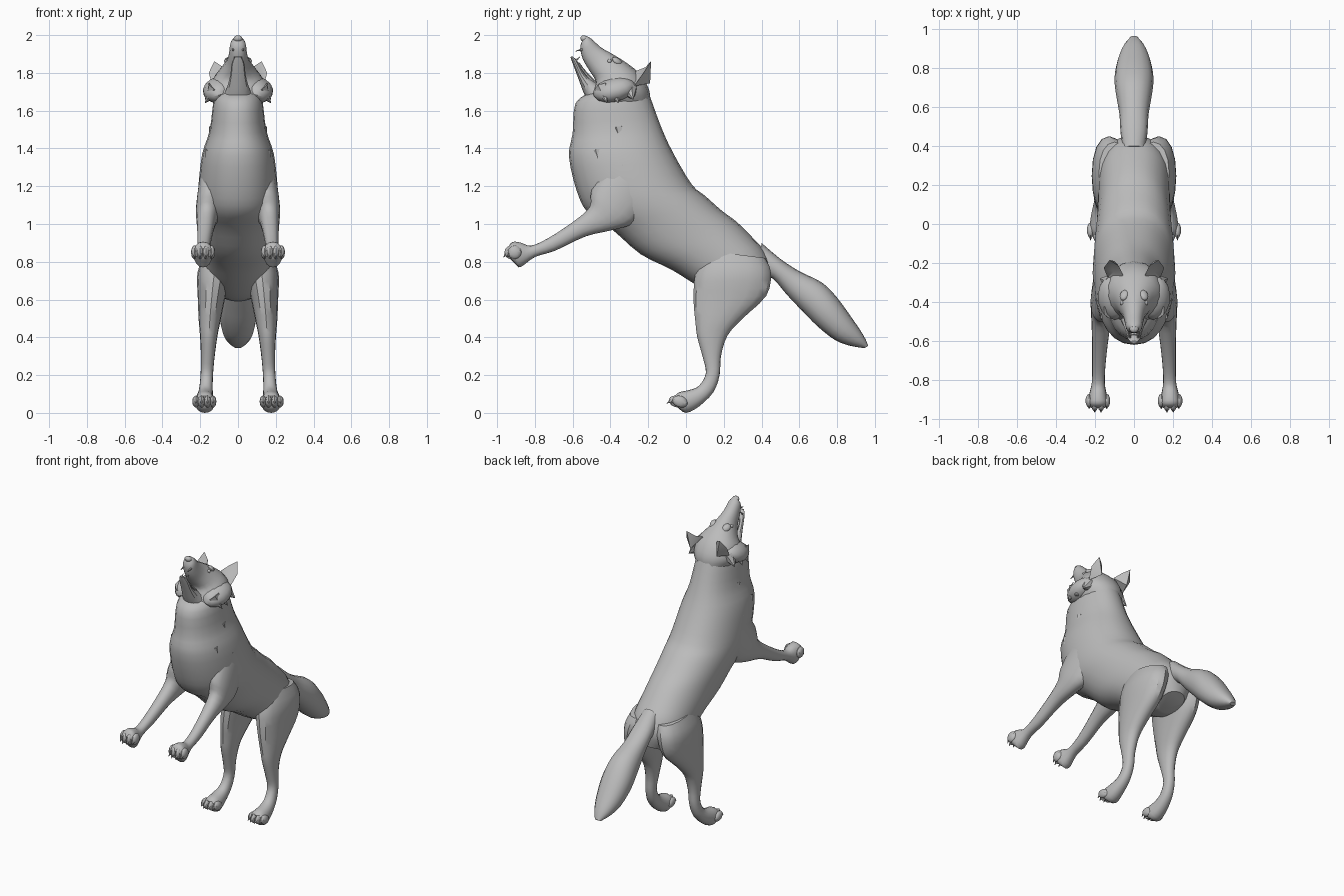
import bpy, bmesh, math
from mathutils import Vector, Matrix, Euler

cube = bpy.data.objects.get("Cube")
if cube:
    bpy.data.objects.remove(cube, do_unlink=True)

GREY = (0.5, 0.5, 0.5, 1)
fur = bpy.data.materials.new("grey_fur")
fur.diffuse_color = GREY
fur.use_nodes = True
fur.node_tree.nodes["Principled BSDF"].inputs["Base Color"].default_value = GREY


def finish(name, bm, angle=35):
    """Turn a bmesh into a shaded object."""
    bmesh.ops.recalc_face_normals(bm, faces=bm.faces[:])
    me = bpy.data.meshes.new(name)
    bm.to_mesh(me)
    bm.free()
    me.materials.append(fur)
    me.shade_smooth()
    me.set_sharp_from_angle(angle=math.radians(angle))
    ob = bpy.data.objects.new(name, me)
    bpy.context.collection.objects.link(ob)
    return ob


def spline(rows, steps):
    """Smooth rows of numbers with a Catmull-Rom curve through them."""
    out = []
    for i in range(len(rows) - 1):
        p = [rows[max(0, min(len(rows) - 1, i + k))] for k in (-1, 0, 1, 2)]
        for s in range(steps):
            t = s / steps
            out.append([0.5 * (2 * b + (c - a) * t + (2 * a - 5 * b + 4 * c - d) * t * t
                               + (3 * b - a - 3 * c + d) * t ** 3)
                        for a, b, c, d in zip(*p)])
    return out + [list(rows[-1])]


def loft(name, rows, side=1, sides=16, steps=3, power=0.92):
    """Rows are (y, z) of one edge, (y, z) of the other, x centre, half width."""
    bm = bmesh.new()
    rings = []
    for ya, za, yb, zb, cx, hw in spline(rows, steps):
        mid = Vector((cx * side, (ya + yb) / 2, (za + zb) / 2))
        half = Vector((0, (ya - yb) / 2, (za - zb) / 2))
        ring = []
        for i in range(sides):
            a = 2 * math.pi * i / sides
            c, s = (math.copysign(abs(f) ** power, f) for f in (math.cos(a), math.sin(a)))
            ring.append(bm.verts.new(mid + half * c + Vector((hw * s, 0, 0))))
        rings.append(ring)
    for r, q in zip(rings, rings[1:]):
        for i in range(sides):
            j = (i + 1) % sides
            bm.faces.new((r[i], r[j], q[j], q[i]))
    bm.faces.new(rings[0])
    bm.faces.new(rings[-1])
    return finish(name, bm)


def ball(name, loc, size, rot=(0, 0, 0), segs=12):
    bm = bmesh.new()
    m = Matrix.Translation(loc) @ Euler(rot).to_matrix().to_4x4() @ Matrix.Diagonal((*size, 1))
    bmesh.ops.create_uvsphere(bm, u_segments=segs, v_segments=8, radius=1, matrix=m)
    return finish(name, bm)


def spike(name, base, tip, radius, segs=6):
    """Cone from base to tip, for claws, teeth and fur tufts."""
    base, tip = Vector(base), Vector(tip)
    d = tip - base
    m = Matrix.Translation((base + tip) / 2) @ d.to_track_quat('Z', 'Y').to_matrix().to_4x4()
    bm = bmesh.new()
    bmesh.ops.create_cone(bm, cap_ends=True, segments=segs, radius1=radius, radius2=0.001,
                          depth=d.length, matrix=m)
    return finish(name, bm)


# Torso and neck, from throat to rump
loft("body", [
    (-.50, 1.70, -.20, 1.70, 0, .11),
    (-.585, 1.64, -.185, 1.66, 0, .13),
    (-.60, 1.48, -.13, 1.51, 0, .15),
    (-.62, 1.36, -.07, 1.38, 0, .19),
    (-.58, 1.18, .03, 1.21, 0, .21),
    (-.52, 1.06, .10, 1.15, 0, .21),
    (-.39, .97, .19, 1.07, 0, .20),
    (-.24, .84, .27, 1.01, 0, .19),
    (-.08, .76, .36, .92, 0, .185),
    (.05, .68, .42, .85, 0, .18),
    (.18, .61, .455, .76, 0, .15),
    (.28, .59, .44, .66, 0, .08)], sides=24)

# Bushy tail
loft("tail", [
    (.40, .90, .38, .74, 0, .06),
    (.50, .815, .46, .71, 0, .07),
    (.60, .75, .53, .63, 0, .075),
    (.72, .69, .62, .535, 0, .093),
    (.80, .61, .70, .455, 0, .10),
    (.88, .50, .79, .385, 0, .085),
    (.94, .41, .87, .355, 0, .055),
    (.965, .355, .945, .343, 0, .02)])

# Raised head with the muzzle pointing up
loft("head", [
    (-.53, 1.63, -.19, 1.64, 0, .12),
    (-.52, 1.66, -.195, 1.71, 0, .15),
    (-.49, 1.72, -.24, 1.79, 0, .14),
    (-.48, 1.76, -.31, 1.85, 0, .10),
    (-.51, 1.81, -.39, 1.90, 0, .062),
    (-.545, 1.87, -.45, 1.935, 0, .048),
    (-.56, 1.93, -.50, 1.98, 0, .040),
    (-.55, 1.97, -.525, 1.995, 0, .02)])
loft("lower_jaw", [
    (-.51, 1.63, -.40, 1.70, 0, .085),
    (-.54, 1.69, -.47, 1.745, 0, .06),
    (-.57, 1.77, -.535, 1.795, 0, .042),
    (-.60, 1.85, -.575, 1.862, 0, .032),
    (-.612, 1.885, -.60, 1.887, 0, .015)], sides=12)
loft("tongue", [
    (-.50, 1.74, -.47, 1.75, 0, .03),
    (-.545, 1.80, -.53, 1.81, 0, .026),
    (-.575, 1.85, -.565, 1.856, 0, .012)], sides=10)
ball("nose", (0, -.538, 1.98), (.024, .022, .018), (-.6, 0, 0))

# Shared limb sections
HIND = [
    (.10, .86, .42, .82, .10, .08),
    (.05, .74, .45, .74, .125, .09),
    (.04, .60, .425, .62, .14, .073),
    (.05, .48, .30, .50, .15, .058),
    (.06, .40, .22, .41, .155, .046),
    (.09, .29, .185, .30, .16, .036),
    (.105, .21, .178, .20, .165, .033),
    (.07, .145, .145, .11, .17, .036),
    (.02, .122, .07, .035, .175, .045),
    (-.035, .11, .0, .0, .175, .052),
    (-.06, .09, -.045, .03, .175, .045)]
FORE = [
    (-.42, 1.32, -.16, 1.14, .125, .08),
    (-.50, 1.18, -.27, 1.01, .15, .072),
    (-.51, 1.09, -.38, .97, .165, .056),
    (-.60, 1.01, -.53, .935, .172, .044),
    (-.73, .925, -.69, .86, .18, .035),
    (-.82, .885, -.80, .825, .183, .033),
    (-.87, .90, -.875, .772, .185, .045),
    (-.92, .905, -.90, .785, .185, .052),
    (-.945, .87, -.935, .82, .185, .042)]

for side, tag in ((1, "left"), (-1, "right")):
    loft(f"{tag}_hind_leg", HIND, side)
    loft(f"{tag}_front_leg", FORE, side)

    # Four toes and claws on each paw
    for i, off in enumerate((-.045, -.016, .016, .045)):
        back = .018 if i in (0, 3) else 0
        x = side * (.178 + off)
        ball(f"{tag}_hind_toe_{i + 1}", (x, -.05 + back, .06), (.019, .042, .030),
             (-.35, 0, 0), 10)
        spike(f"{tag}_hind_claw_{i + 1}", (x, -.08 + back, .065), (x, -.102 + back, .05), .009)
        x = side * (.185 + off)
        ball(f"{tag}_front_toe_{i + 1}", (x, -.925 + back, .85), (.019, .036, .036),
             (.3, 0, 0), 10)
        spike(f"{tag}_front_claw_{i + 1}", (x, -.95 + back, .845), (x, -.967 + back, .822), .009)

    # Cheek ruff with pointed tufts
    ball(f"{tag}_cheek", (side * .108, -.38, 1.71), (.08, .115, .062), (.25, side * .35, 0), 14)
    for i, (y, z, drop) in enumerate(((-.44, 1.70, .06), (-.38, 1.69, .05), (-.30, 1.69, .03))):
        spike(f"{tag}_cheek_tuft_{i + 1}", (side * .12, y, z + .02),
              (side * .175, y + .02, z - drop), .045, 7)

    # Cupped ear, a fan over the inside and a fan over the back
    rim = [(.055, -.265, 1.81), (.078, -.215, 1.83), (.125, -.185, 1.862),
           (.155, -.225, 1.80), (.135, -.275, 1.73)]
    bm = bmesh.new()
    loop = [bm.verts.new((side * x, y, z)) for x, y, z in rim]
    cup = bm.verts.new((side * .105, -.245, 1.775))
    rear = bm.verts.new((side * .10, -.19, 1.745))
    for i, v in enumerate(loop):
        w = loop[(i + 1) % len(loop)]
        bm.faces.new((v, w, cup))
        bm.faces.new((w, v, rear))
    finish(f"{tag}_ear", bm)

    # Brow, eye and fangs
    ball(f"{tag}_brow", (side * .05, -.365, 1.862), (.024, .032, .016), (-.6, side * .5, 0))
    ball(f"{tag}_eye", (side * .062, -.405, 1.862), (.011, .012, .011))
    spike(f"{tag}_upper_fang", (side * .026, -.545, 1.925), (side * .026, -.585, 1.915), .008)
    spike(f"{tag}_lower_fang", (side * .02, -.588, 1.86), (side * .02, -.562, 1.885), .007)

    # Fur locks lying along neck and shoulder
    for i, (x, y, z) in enumerate(((.12, -.44, 1.56), (.145, -.36, 1.46), (.165, -.47, 1.34),
                                   (.19, -.33, 1.26))):
        spike(f"{tag}_fur_lock_{i + 1}", (side * (x - .02), y, z + .05),
              (side * (x + .012), y + .03, z - .09), .03, 6)
